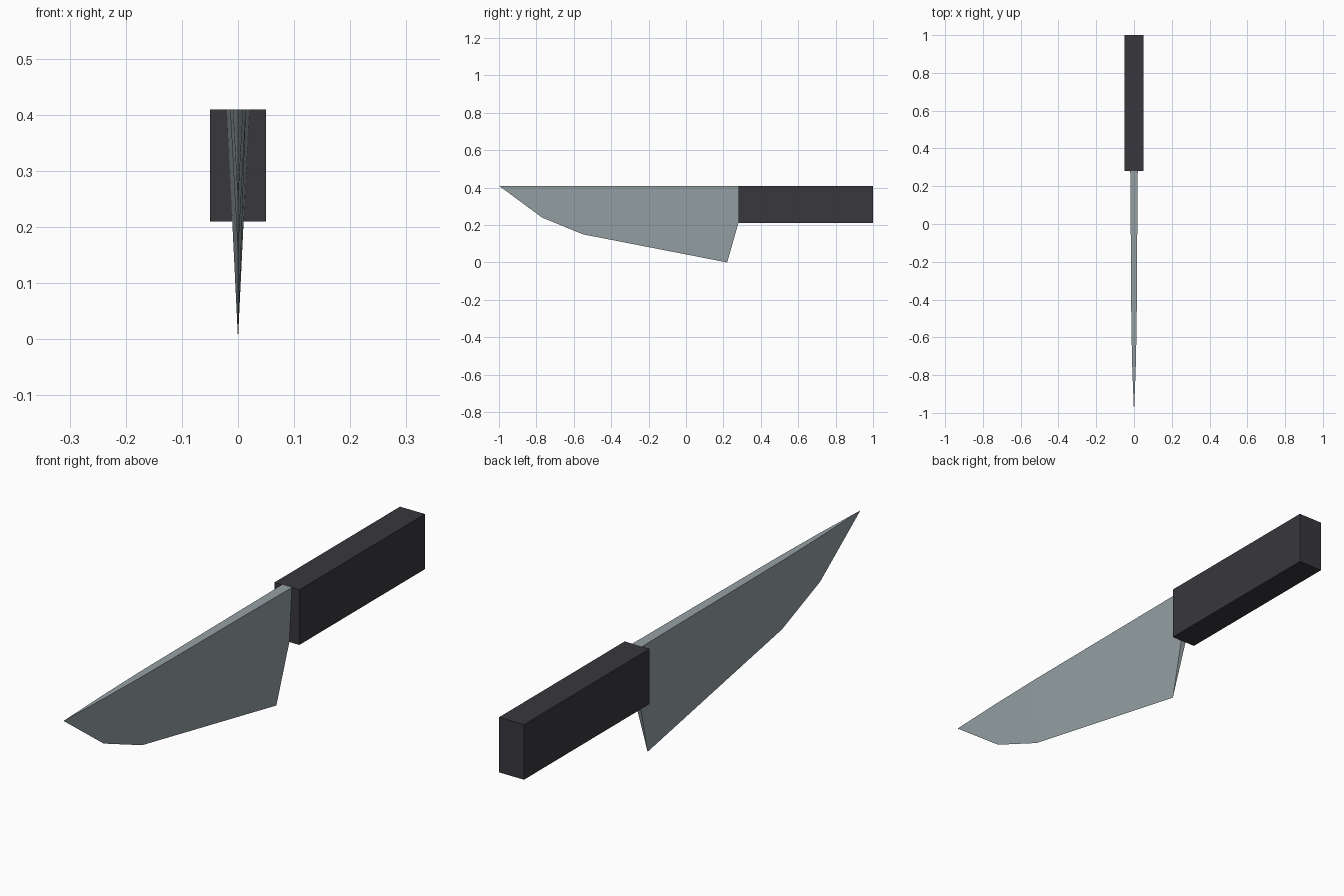
import bpy, bmesh

if "Cube" in bpy.data.objects:
    bpy.data.objects.remove(bpy.data.objects["Cube"])


def material(name, rgb):
    m = bpy.data.materials.new(name)
    m.diffuse_color = (*rgb, 1)
    m.use_nodes = True
    m.node_tree.nodes["Principled BSDF"].inputs["Base Color"].default_value = m.diffuse_color
    return m


def finish(name, bm, mat):
    bmesh.ops.recalc_face_normals(bm, faces=bm.faces)
    me = bpy.data.meshes.new(name)
    bm.to_mesh(me)
    bm.free()
    me.materials.append(mat)
    ob = bpy.data.objects.new(name, me)
    bpy.context.collection.objects.link(ob)
    return ob


steel = material("steel grey", (0.30, 0.355, 0.372))
black = material("charcoal black", (0.040, 0.038, 0.046))
TOP = 0.41

# Handle: plain rectangular block
bm = bmesh.new()
bmesh.ops.create_cube(bm, size=1)
bmesh.ops.scale(bm, vec=(0.10, 0.72, 0.20), verts=bm.verts)
bmesh.ops.translate(bm, vec=(0, 0.64, TOP - 0.10), verts=bm.verts)
finish("handle", bm, black)

# Blade: wedge sections lofted from tip to handle (y, edge height, half spine width)
sections = [(-0.77, 0.24, 0.009), (-0.55, 0.15, 0.014), (0.22, 0.0, 0.019)]
bm = bmesh.new()
tip = bm.verts.new((0, -1, TOP))
rings = [[bm.verts.new(p) for p in ((-w, y, TOP), (w, y, TOP), (0, y, z))]
         for y, z, w in sections]
for i in range(3):
    bm.faces.new((tip, rings[0][i], rings[0][(i + 1) % 3]))
for a, b in zip(rings, rings[1:]):
    for i in range(3):
        j = (i + 1) % 3
        bm.faces.new((a[i], a[j], b[j], b[i]))

# Blunt root behind the heel, meeting the handle
l, r, heel = rings[-1]
rl, rr, bl, br = [bm.verts.new((x, 0.28, z)) for x, z in
                  ((-0.02, TOP), (0.02, TOP), (-0.01, 0.21), (0.01, 0.21))]
for f in ((l, r, rr, rl), (r, heel, br, rr), (heel, l, rl, bl),
          (heel, bl, br), (rl, rr, br, bl)):
    bm.faces.new(f)
finish("blade", bm, steel)
